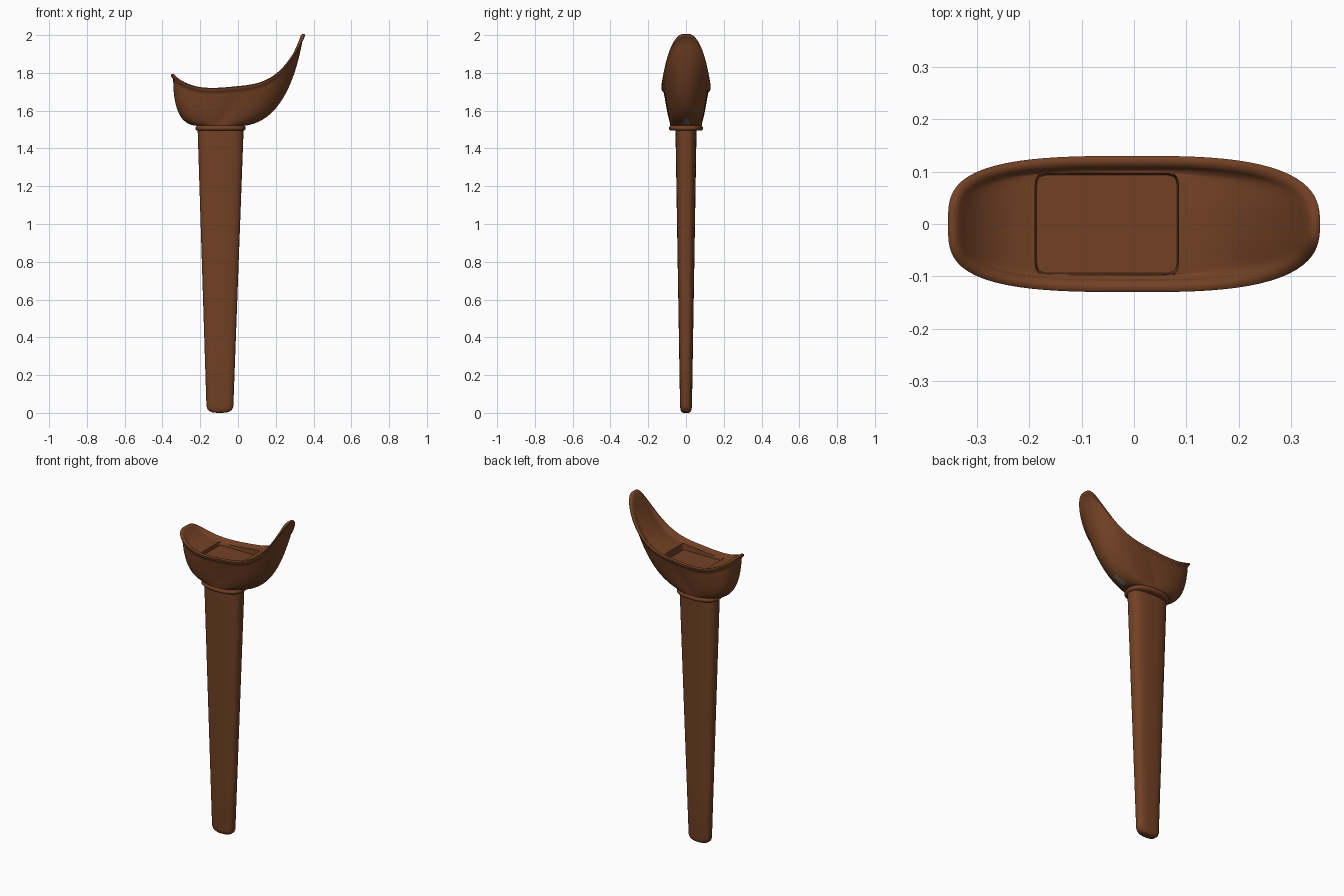
import bpy, bmesh
from math import cos, sin, pi
from mathutils import Vector

cube = bpy.data.objects.get("Cube")
if cube:
    bpy.data.objects.remove(cube)

SEGS = 96
ANGLES = [2 * pi * i / SEGS for i in range(SEGS)]


def material(name, rgb):
    m = bpy.data.materials.new(name)
    m.use_nodes = True
    m.diffuse_color = (*rgb, 1)
    bsdf = m.node_tree.nodes["Principled BSDF"]
    bsdf.inputs["Base Color"].default_value = (*rgb, 1)
    bsdf.inputs["Roughness"].default_value = 0.7
    return m


brown = material("brown leather", (0.17, 0.053, 0.018))
grey = material("grey metal", (0.16, 0.155, 0.15))


def oval(a, cx, rx, ry, n, z=0.0):
    """Point on a rounded rectangle / oval of squareness n."""
    r = (abs(cos(a)) ** n + abs(sin(a)) ** n) ** (-1 / n)
    return Vector((cx + rx * r * cos(a), ry * r * sin(a), z))


def loft(name, rings):
    """Skin a stack of closed rings and cap both ends."""
    bm = bmesh.new()
    loops = [[bm.verts.new(p) for p in ring] for ring in rings]
    for low, high in zip(loops, loops[1:]):
        for i in range(SEGS):
            j = (i + 1) % SEGS
            bm.faces.new((low[i], low[j], high[j], high[i]))
    bm.faces.new(loops[0][::-1])
    bm.faces.new(loops[-1])
    mesh = bpy.data.meshes.new(name)
    bm.to_mesh(mesh)
    bm.free()
    obj = bpy.data.objects.new(name, mesh)
    bpy.context.collection.objects.link(obj)
    mesh.materials.append(brown)
    bpy.ops.object.select_all(action='DESELECT')
    obj.select_set(True)
    bpy.context.view_layer.objects.active = obj
    bpy.ops.object.shade_smooth_by_angle(angle=0.8)
    return obj


def rim_height(x):
    z = 1.73 + 0.1 * x
    return z + (5.4 * x ** 3 if x > 0 else 0.1 * (-x / 0.355) ** 3.33)


def rim(a):
    p = oval(a, 0, 0.355, 0.13, 3.05 - 0.25 * cos(a))
    p.z = rim_height(p.x)
    return p


def neck(a):
    return oval(a, -0.092, 0.122, 0.083, 2.4, 1.52)


def mix(p, q, kxy, kz):
    return Vector((p.x + (q.x - p.x) * kxy, p.y + (q.y - p.y) * kxy,
                   p.z + (q.z - p.z) * kz))


def bezier(p, c, q, t):
    return p * (1 - t) ** 2 + c * (2 * t * (1 - t)) + q * t * t


def lip(a, out, up):
    """Rim point shifted along the outline normal and vertically."""
    tangent = rim(a + 0.02) - rim(a - 0.02)
    normal = Vector((tangent.y, -tangent.x, 0)).normalized()
    return rim(a) + normal * out + Vector((0, 0, up))


def outer(a, t):
    """Bowl wall from the neck up to the underside of the lip."""
    p, q, c = neck(a), lip(a, -0.012, -0.028), cos(a)
    w = abs(c)
    kxy = 0.2 + (0.55 if c > 0 else 0.8) * w
    kz = 0.4 - (0.35 if c > 0 else 0.4) * w
    return bezier(p, mix(p, q, kxy, kz), q, t)


def pocket(a, inset=0.0, z=None):
    p = oval(a, -0.052, 0.137 - inset, 0.097 - inset, 16)
    p.z = rim_height(p.x) - 0.018 if z is None else z
    return p


def inner(a, t):
    """Dished saddle from the lip down to the pocket edge."""
    p, q = lip(a, -0.022, -0.008), pocket(a)
    return bezier(p, mix(p, q, 0.35, 0.9), q, t)


# Head: bowl wall, rolled lip, dished top and rectangular pocket
rings = [[outer(a, k / 24) for a in ANGLES] for k in range(25)]
for out, up in ((-0.006, -0.02), (0, -0.012), (0, -0.004), (-0.005, 0),
                (-0.014, 0)):
    rings.append([lip(a, out, up) for a in ANGLES])
rings += [[inner(a, k / 14) for a in ANGLES] for k in range(15)]
rings.append([pocket(a, 0.003, 1.685) for a in ANGLES])
head = loft("head", rings)

# Small grey slot under the long end of the bowl
head.data.materials.append(grey)
for face in head.data.polygons:
    c = face.center
    if 0.07 < c.x < 0.13 and abs(c.y) < 0.015 and c.z < 1.62:
        face.material_index = 1

# Collar around the neck
profile = ((-0.012, 1.494), (0, 1.496), (0.006, 1.503), (0.006, 1.511),
           (0, 1.52), (-0.012, 1.526))
loft("collar", [[oval(a, -0.092, 0.127 + o, 0.084 + o, 2.4, z) for a in ANGLES]
                for o, z in profile])

# Tapered shaft with a rounded foot
foot = ((0.0, 0.035), (0.004, 0.018), (0.012, 0.008), (0.022, 0.003),
        (0.04, 0.0))


def shaft_ring(z, shrink):
    t = z / 1.51
    return [oval(a, -0.096 + 0.004 * t, 0.07 + 0.052 * t - shrink * 2,
                 0.031 + 0.025 * t - shrink * 0.6, 2.8, z) for a in ANGLES]


foot_rings = [shaft_ring(z, s * 0.7) for s, z in reversed(foot)]
loft("shaft", foot_rings + [shaft_ring(0.035 + k * 0.295, 0)
                            for k in range(1, 6)])
